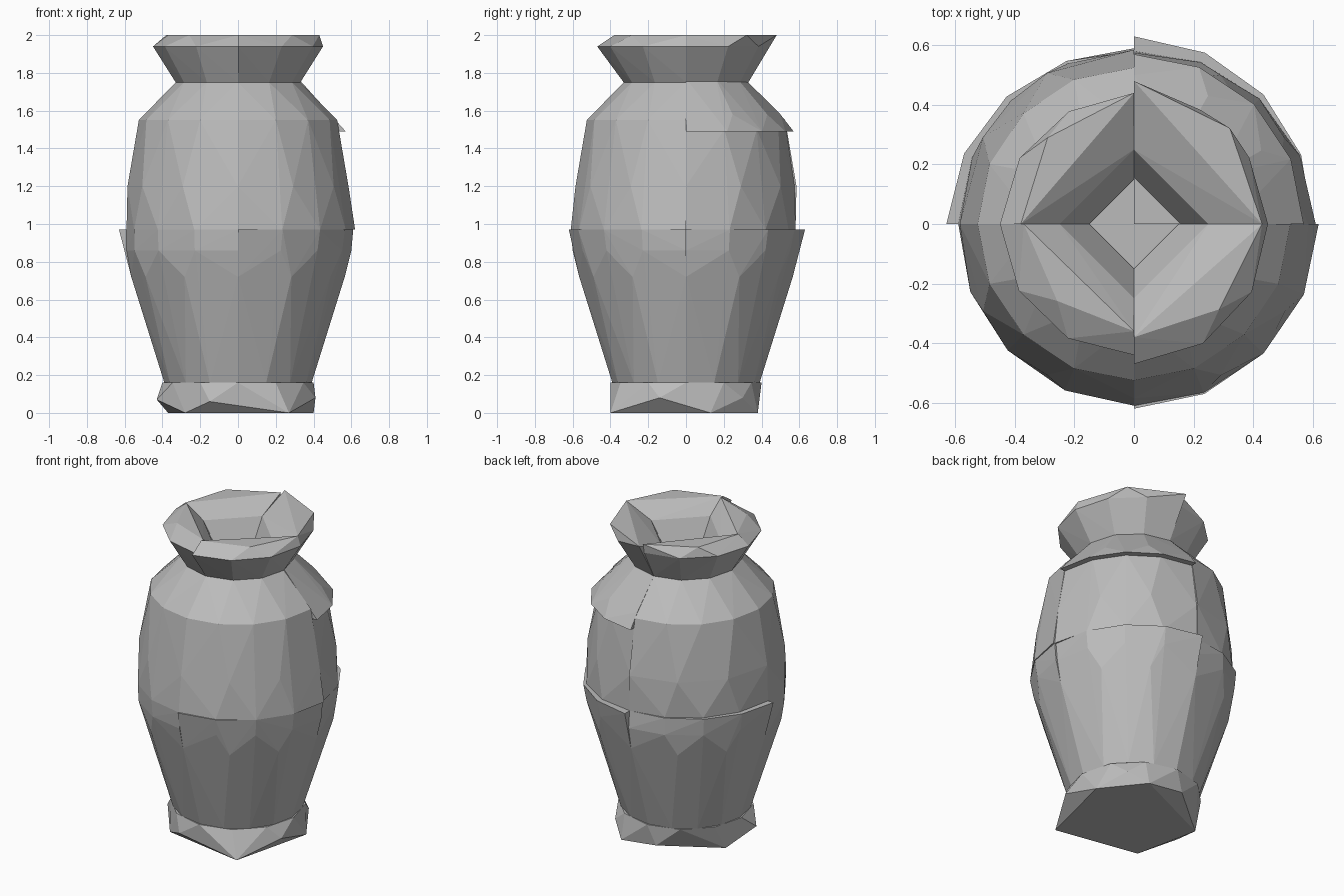
import bpy
import bmesh
from math import cos, sin, pi

default = bpy.data.objects.get("Cube")
if default:
    bpy.data.objects.remove(default, do_unlink=True)

# Single clay colour
clay = bpy.data.materials.new("grey_clay")
clay.use_nodes = True
clay.diffuse_color = (0.5, 0.5, 0.5, 1)
clay.node_tree.nodes["Principled BSDF"].inputs["Base Color"].default_value = (0.5, 0.5, 0.5, 1)


def hull(name, points):
    """Flat-shaded convex solid around the points."""
    bm = bmesh.new()
    for p in points:
        bm.verts.new(p)
    result = bmesh.ops.convex_hull(bm, input=bm.verts)
    spare = set(result["geom_interior"] + result["geom_unused"])
    bmesh.ops.delete(bm, geom=[v for v in spare if isinstance(v, bmesh.types.BMVert)], context="VERTS")
    bmesh.ops.dissolve_limit(bm, angle_limit=0.01, verts=bm.verts, edges=bm.edges)
    bmesh.ops.recalc_face_normals(bm, faces=bm.faces)
    mesh = bpy.data.meshes.new(name)
    bm.to_mesh(mesh)
    bm.free()
    mesh.materials.append(clay)
    obj = bpy.data.objects.new(name, mesh)
    bpy.context.collection.objects.link(obj)
    return obj


def arc(quarter, z, start, end, steps):
    """Quarter ring whose radius runs from start to end."""
    points = []
    for i in range(steps + 1):
        t = i / steps
        a = (quarter + t) * pi / 2
        r = start + (end - start) * t
        points.append((r * cos(a), r * sin(a), z))
    return points


def wedge(name, quarter, rows):
    """Solid quarter of the vase, reaching in to the centre axis."""
    points = [(0, 0, rows[0][0]), (0, 0, rows[-1][0])]
    for row in rows:
        points += arc(quarter, *row)
    hull(name, points)


QUARTERS = ["back_left", "back_right", "front_right", "front_left"]

# Faceted foot
foot = [(.2, .38, 0), (.4, .13, 0), (.27, -.4, 0), (-.28, -.3, 0), (-.37, .12, 0), (-.05, .38, .03),
        (-.15, -.39, .06), (.41, -.14, .08), (-.43, -.11, .07), (.2, -.4, .04), (.3, .3, .08)]
for q in range(4):
    foot += arc(q, .16, .4, .4, 3)
hull("foot", foot)

# Lower body: four quarters that flare a little differently at the seams
lower_flare = [(.60, .63), (.58, .63), (.59, .61), (.62, .61)]
for q, (start, end) in enumerate(lower_flare):
    wedge("lower_body_" + QUARTERS[q], q,
          [(.16, .39, .39, 4), (.72, .565, .565, 3), (.86, .59, .60, 4), (.97, start, end, 4)])

# Upper body and shoulders
for q, (start, end) in enumerate([(.61, .58), (.58, .59), (.59, .61), (.61, .62)]):
    name = QUARTERS[q]
    if q == 0:
        # This quarter has a separate shoulder cap that overhangs
        wedge("upper_body_" + name, q,
              [(.97, start, end, 4), (1.2, .585, .575, 3), (1.5, .53, .53, 4)])
        wedge("shoulder_" + name, q,
              [(1.49, .57, .57, 4), (1.58, .49, .5, 3), (1.77, .32, .31, 3)])
    else:
        wedge("upper_body_" + name, q,
              [(.97, start, end, 4), (1.2, .585, .585, 3), (1.55, .525, .525, 4),
               (1.75, .33, .33, 3)])

# Flared rim: four chunks leaving a diamond-shaped funnel between them
rim_edge = [(.45, .44, .43, .48), (.43, .45, .44, .38), (.45, .44, .37, .36), (.47, .45, .38, .43)]
for q, (side_a, side_b, top_a, top_b) in enumerate(rim_edge):
    points = arc(q, 1.75, .33, .33, 3)
    points += arc(q, 1.94, side_a, side_b, 3)
    points += arc(q, 2.0, top_a, top_b, 2)
    points += arc(q, 1.92, .25, .25, 1) + arc(q, 1.76, .15, .15, 1)
    hull("rim_" + QUARTERS[q], points)
